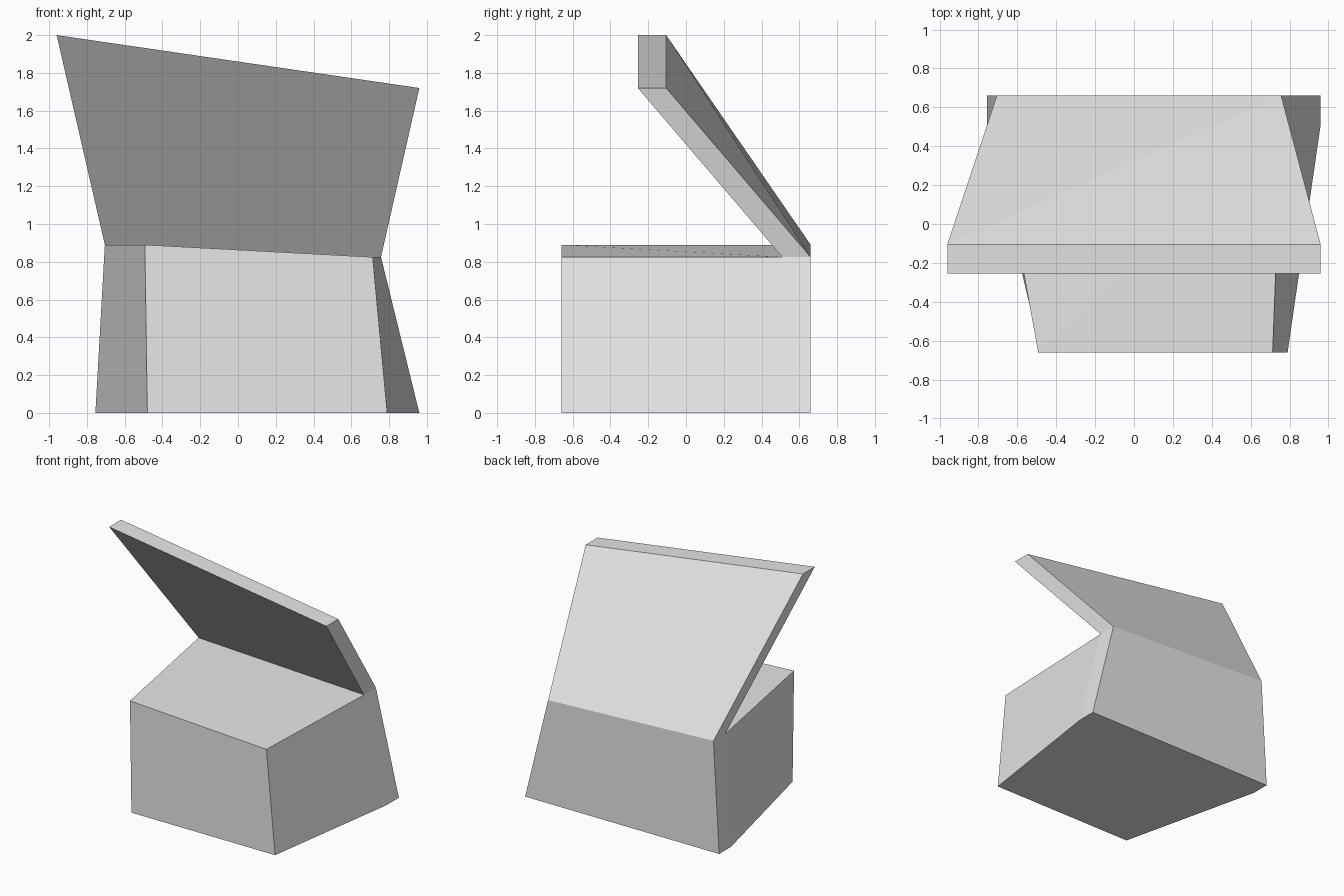
import bpy
import bmesh

cube = bpy.data.objects.get("Cube")
if cube:
    bpy.data.objects.remove(cube, do_unlink=True)

# Plain grey material
grey = bpy.data.materials.new("plain_grey")
grey.use_nodes = True
colour = (0.8, 0.8, 0.8, 1)
grey.diffuse_color = colour
grey.node_tree.nodes["Principled BSDF"].inputs["Base Color"].default_value = colour

# Side profile, walked around from the front foot: (y, end heights, end widths)
FLOOR, SEAT, TOP = (0, 0), (0.89, 0.825), (2.0, 1.72)
FOOT, WAIST, CROWN = (-0.755, 0.96), (-0.705, 0.757), (-0.96, 0.96)
profile = [
    (-0.66, FLOOR, (-0.48, 0.79)),    # front foot
    (0.51, FLOOR, FOOT),              # foot below the seat crease
    (0.66, FLOOR, FOOT),              # rear foot
    (0.66, SEAT, WAIST),              # rear hinge line
    (-0.105, TOP, CROWN),             # backrest top, rear
    (-0.255, TOP, CROWN),             # backrest top, front
    (0.51, SEAT, WAIST),              # seat crease
    (-0.66, SEAT, (-0.493, 0.713)),   # seat front edge
]

bm = bmesh.new()
ends = [[bm.verts.new((xs[i], y, zs[i])) for y, zs, xs in profile] for i in (0, 1)]
left, right = ends

# Skin between the two end profiles
skin = []
for i in range(len(profile)):
    j = (i + 1) % len(profile)
    skin.append((left[i], left[j], right[j], right[i]))
for i, quad in enumerate(skin):
    if i in (3, 6):   # twisted backrest and seat panels fold along a diagonal
        a, b, c, d = quad
        if i == 3:
            bm.faces.new((a, b, d))
            bm.faces.new((b, c, d))
        else:
            bm.faces.new((a, b, d))
            bm.faces.new((b, c, d))
    else:
        bm.faces.new(quad)

# End caps: base side, rear corner, backrest edge
for end in ends:
    for cap in ((0, 1, 6, 7), (1, 2, 3, 6), (6, 3, 4, 5)):
        bm.faces.new([end[k] for k in cap])

bmesh.ops.recalc_face_normals(bm, faces=bm.faces)
mesh = bpy.data.meshes.new("seat_with_leaning_backrest")
bm.to_mesh(mesh)
bm.free()
mesh.materials.append(grey)
seat = bpy.data.objects.new("seat_with_leaning_backrest", mesh)
bpy.context.collection.objects.link(seat)
